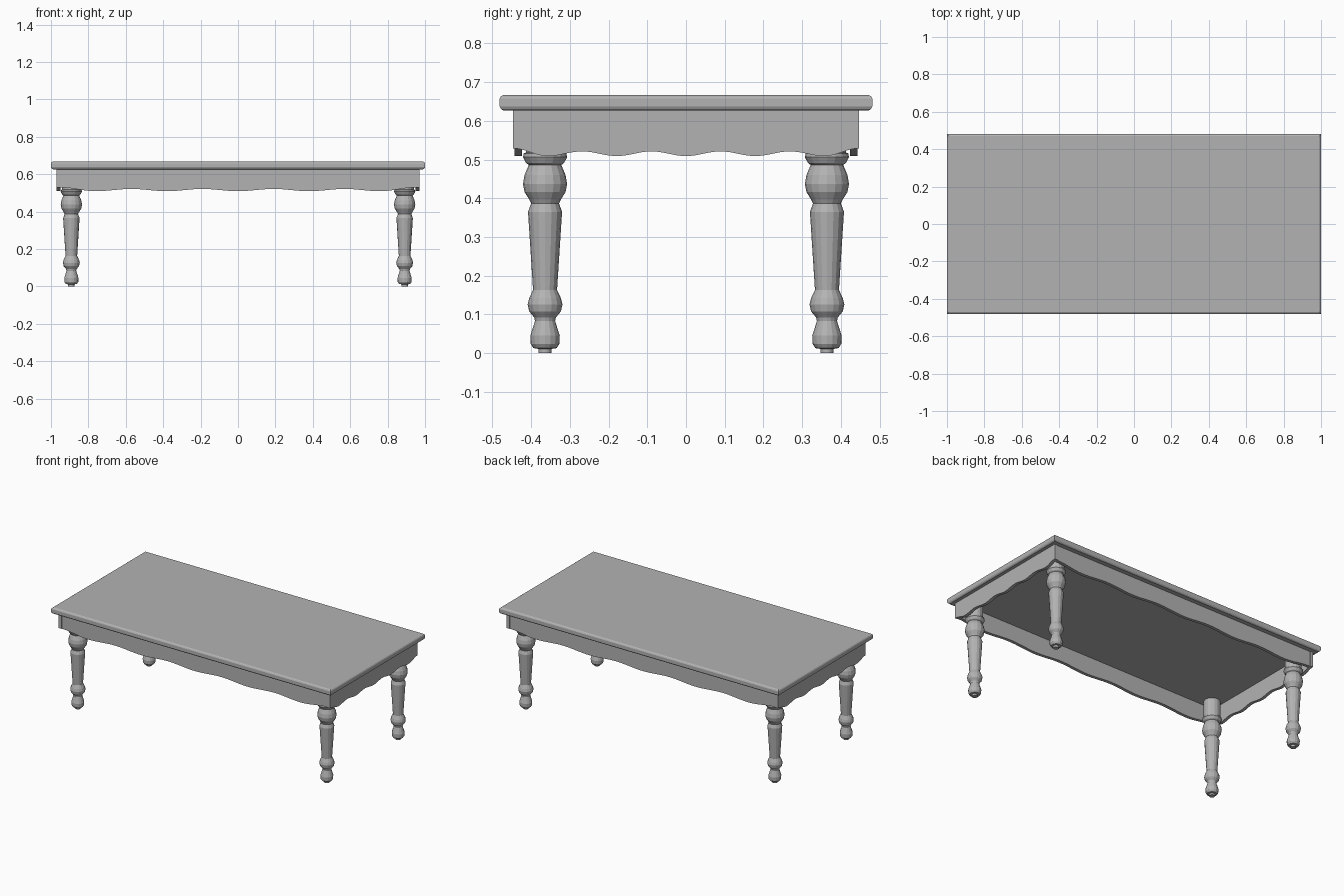
import bpy, bmesh, math

if "Cube" in bpy.data.objects:
    bpy.data.objects.remove(bpy.data.objects["Cube"])

wood = bpy.data.materials.new("grey paint")
wood.diffuse_color = (0.45, 0.45, 0.45, 1)
wood.use_nodes = True
wood.node_tree.nodes["Principled BSDF"].inputs["Base Color"].default_value = wood.diffuse_color


def make_object(name, bm):
    bmesh.ops.recalc_face_normals(bm, faces=bm.faces)
    mesh = bpy.data.meshes.new(name)
    bm.to_mesh(mesh)
    bm.free()
    mesh.materials.append(wood)
    obj = bpy.data.objects.new(name, mesh)
    bpy.context.collection.objects.link(obj)
    return obj


def bridge(bm, rings):
    """Skin a stack of closed rings and cap both ends."""
    for a, b in zip(rings, rings[1:]):
        n = len(a)
        for i in range(n):
            bm.faces.new((a[i], a[(i + 1) % n], b[(i + 1) % n], b[i]))
    bm.faces.new(rings[0])
    bm.faces.new(rings[-1])


# Table top: rectangle rings following a rounded edge profile (inset, z)
def table_top():
    bm = bmesh.new()
    profile = [(0.010, 0.626), (0.003, 0.631), (0, 0.637), (0, 0.657),
               (0.003, 0.663), (0.010, 0.667)]
    rings = []
    for inset, z in profile:
        x, y = 1 - inset, 0.481 - inset
        rings.append([bm.verts.new((sx * x, sy * y, z))
                      for sx, sy in ((-1, -1), (1, -1), (1, 1), (-1, 1))])
    bridge(bm, rings)
    return make_object("table_top", bm)


# Apron board with a scalloped lower edge: five half waves each side of centre
def apron(name, half, inner, outer, along_x):
    bm = bmesh.new()
    steps = 80
    top = 0.627
    rings = []
    for i in range(steps + 1):
        t = -half + 2 * half * i / steps
        wave = 1 - math.cos(5 * math.pi * t / half)
        rise = 0.006 if abs(t) < 0.8 * half else 0.010
        low = 0.509 + rise * wave
        section = [(inner, low), (outer, low), (outer, top), (inner, top)]
        rings.append([bm.verts.new((t, d, z) if along_x else (d, t, z))
                      for d, z in section])
    bridge(bm, rings)
    return make_object(name, bm)


# Turned leg: (radius, z) profile revolved in flat facets
LEG = [(0.017, 0), (0.017, 0.011), (0.030, 0.013), (0.037, 0.024), (0.038, 0.045),
       (0.026, 0.083), (0.028, 0.092), (0.041, 0.108), (0.045, 0.126),
       (0.041, 0.142), (0.031, 0.163), (0.044, 0.365), (0.036, 0.387),
       (0.041, 0.397), (0.053, 0.416), (0.057, 0.437), (0.053, 0.460),
       (0.042, 0.486), (0.049, 0.491), (0.057, 0.506), (0.055, 0.516),
       (0.049, 0.518), (0.049, 0.627)]


def leg(name, cx, cy, sides=16):
    bm = bmesh.new()
    rings = []
    for r, z in LEG:
        rings.append([bm.verts.new((cx + r * math.cos(a), cy + r * math.sin(a), z))
                      for a in (2 * math.pi * k / sides for k in range(sides))])
    bridge(bm, rings)
    return make_object(name, bm)


table_top()
for side, s in (("front", -1), ("back", 1)):
    apron(side + "_apron", 0.95, s * 0.423, s * 0.443, True)
    for hand, h in (("left", -1), ("right", 1)):
        leg(f"{side}_{hand}_leg", h * 0.891, s * 0.364)
for hand, h in (("left", -1), ("right", 1)):
    apron(hand + "_apron", 0.447, h * 0.95, h * 0.97, False)
